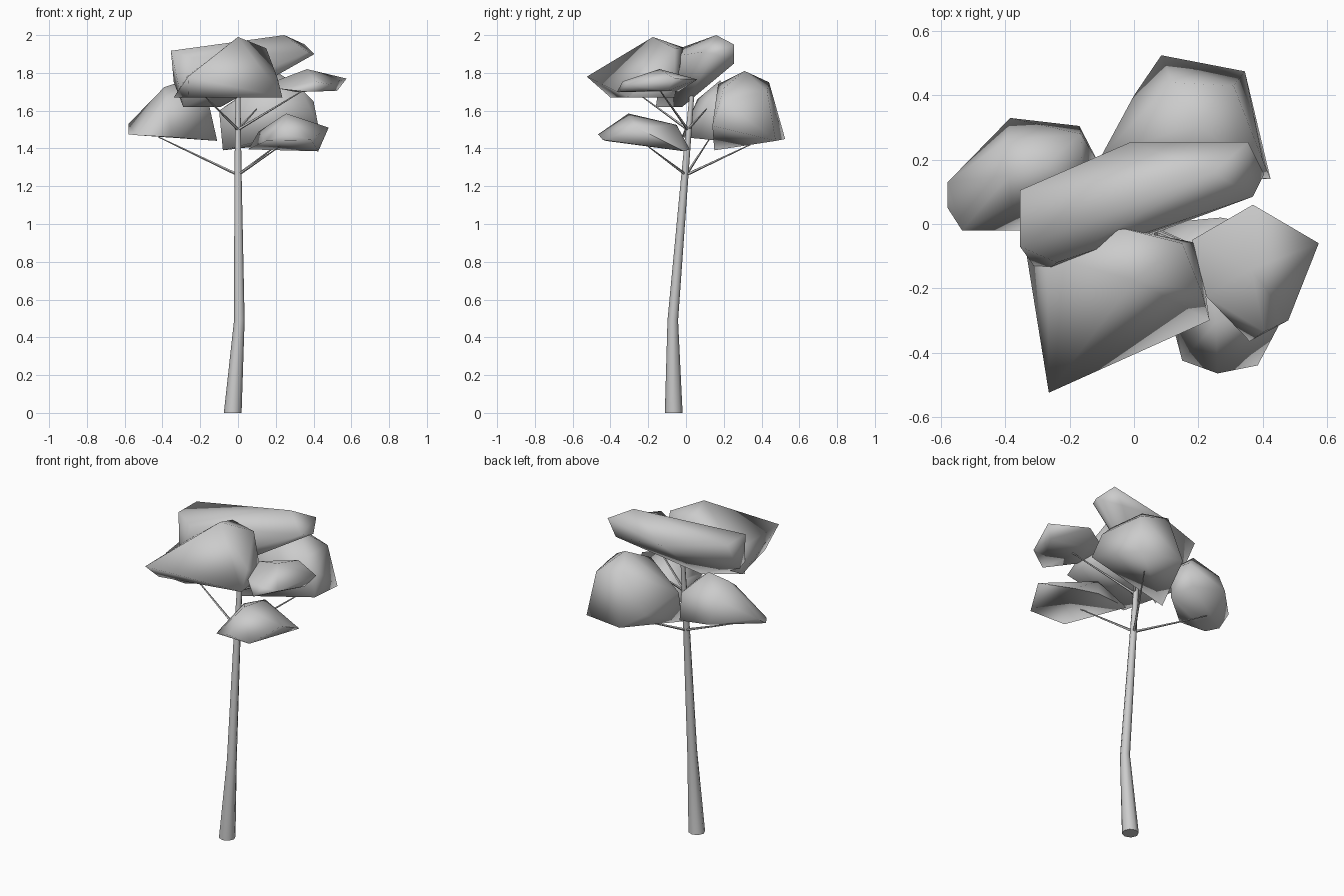
import bpy, bmesh, math
from mathutils import Vector


def finish(bm, name, angle):
    bmesh.ops.recalc_face_normals(bm, faces=bm.faces[:])
    me = bpy.data.meshes.new(name)
    bm.to_mesh(me)
    bm.free()
    ob = bpy.data.objects.new(name, me)
    bpy.context.collection.objects.link(ob)
    bpy.ops.object.select_all(action='DESELECT')
    ob.select_set(True)
    bpy.context.view_layer.objects.active = ob
    bpy.ops.object.shade_smooth_by_angle(angle=math.radians(angle))
    return ob


def tube(name, path, radii, sides):
    """Tapered tube through the path points, rings square to the chord."""
    bm = bmesh.new()
    pts = [Vector(p) for p in path]
    axis = pts[-1] - pts[0]
    upright = axis.z > 0.9 * axis.length
    q = axis.to_track_quat('Z', 'Y')
    rings = []
    for p, r in zip(pts, radii):
        ring = []
        for i in range(sides):
            a = 2 * math.pi * i / sides
            v = Vector((r * math.cos(a), r * math.sin(a), 0))
            ring.append(bm.verts.new(p + (v if upright else q @ v)))
        rings.append(ring)
    for a, b in zip(rings, rings[1:]):
        for i in range(sides):
            j = (i + 1) % sides
            bm.faces.new((a[i], a[j], b[j], b[i]))
    bm.faces.new(rings[0])
    bm.faces.new(rings[-1])
    return finish(bm, name, 50)


def clump(name, points):
    """Faceted leaf mass: convex hull of a few corner points, softly shaded."""
    bm = bmesh.new()
    for p in points:
        bm.verts.new(p)
    bmesh.ops.convex_hull(bm, input=bm.verts[:])
    loose = [v for v in bm.verts if not v.link_faces]
    bmesh.ops.delete(bm, geom=loose, context='VERTS')
    return finish(bm, name, 100)


# Trunk: leaning base, slight bend, thin top
tube("trunk",
     [(-0.028, -0.065, 0), (0.007, -0.07, 0.49), (0, -0.005, 1.27), (0, 0.035, 1.73)],
     [0.047, 0.028, 0.019, 0.012], 8)

# Branches in two whorls
low, high = (0, 0, 1.26), (0, 0.01, 1.5)
branches = [(low, (-0.42, 0.13, 1.46)), (low, (0.21, 0.34, 1.42)), (low, (0.22, -0.2, 1.41)),
            (high, (-0.18, -0.24, 1.68)), (high, (0.35, -0.14, 1.71)),
            (high, (0.1, 0.11, 1.61))]
for i, (a, b) in enumerate(branches):
    tube(f"branch_{i + 1}", [a, b], [0.008, 0.003], 5)

# Left leaf clump
clump("leaves_left", [
    (-0.58, 0.13, 1.53), (-0.58, 0.05, 1.475), (-0.535, -0.02, 1.47), (-0.35, -0.02, 1.46),
    (-0.11, 0.19, 1.44), (-0.385, 0.33, 1.52), (-0.17, 0.305, 1.48),
    (-0.165, 0.28, 1.64), (-0.28, 0.18, 1.76), (-0.39, 0.15, 1.725), (-0.16, 0.13, 1.66),
    (-0.38, 0.06, 1.66), (-0.4, 0.26, 1.65)])

# Back leaf clump
clump("leaves_back", [
    (0.085, 0.525, 1.45), (0.345, 0.475, 1.44), (0.425, 0.14, 1.52), (-0.08, 0.15, 1.39),
    (-0.1, 0.215, 1.6), (0.0, 0.4, 1.5), (0.12, 0.44, 1.75), (0.31, 0.43, 1.7),
    (0.2, 0.31, 1.81), (0.4, 0.2, 1.65), (0.12, 0.17, 1.74), (0.33, 0.2, 1.72)])

# Low front right leaf clump
clump("leaves_front_low", [
    (0.055, 0.0, 1.395), (0.11, -0.1, 1.49), (0.13, -0.35, 1.44), (0.15, -0.425, 1.44),
    (0.26, -0.465, 1.475), (0.385, -0.44, 1.445), (0.255, -0.305, 1.585), (0.22, -0.05, 1.525),
    (0.48, -0.26, 1.51), (0.425, -0.01, 1.385), (0.27, 0.02, 1.395)])

# Right leaf clump
clump("leaves_right", [
    (0.37, 0.06, 1.765), (0.575, -0.06, 1.77), (0.48, -0.3, 1.74), (0.405, -0.335, 1.755),
    (0.36, -0.365, 1.70), (0.525, -0.1, 1.705), (0.225, -0.225, 1.715), (0.18, -0.05, 1.75),
    (0.365, -0.14, 1.82), (0.3, -0.04, 1.70)])

# Upper front leaf clump
clump("leaves_front_top", [
    (-0.265, -0.525, 1.78), (-0.34, -0.06, 1.67), (-0.26, -0.4, 1.67), (0.235, -0.3, 1.67),
    (0.2, -0.06, 1.67), (-0.03, -0.015, 1.935), (0.15, -0.06, 1.93), (0.0, -0.175, 1.99),
    (0.21, -0.21, 1.77), (-0.27, -0.1, 1.78)])

# Crown leaf clump
clump("leaves_crown", [
    (-0.355, 0.105, 1.915), (-0.355, -0.07, 1.917), (-0.34, 0.0, 1.75), (-0.29, -0.16, 1.62),
    (-0.24, -0.12, 1.88), (-0.09, -0.02, 1.62), (-0.01, 0.255, 1.88), (0.355, 0.255, 1.95),
    (0.3, 0.255, 1.85), (0.245, 0.16, 2.0), (0.405, 0.155, 1.9), (0.37, 0.085, 1.91),
    (0.235, 0.14, 1.81)])
